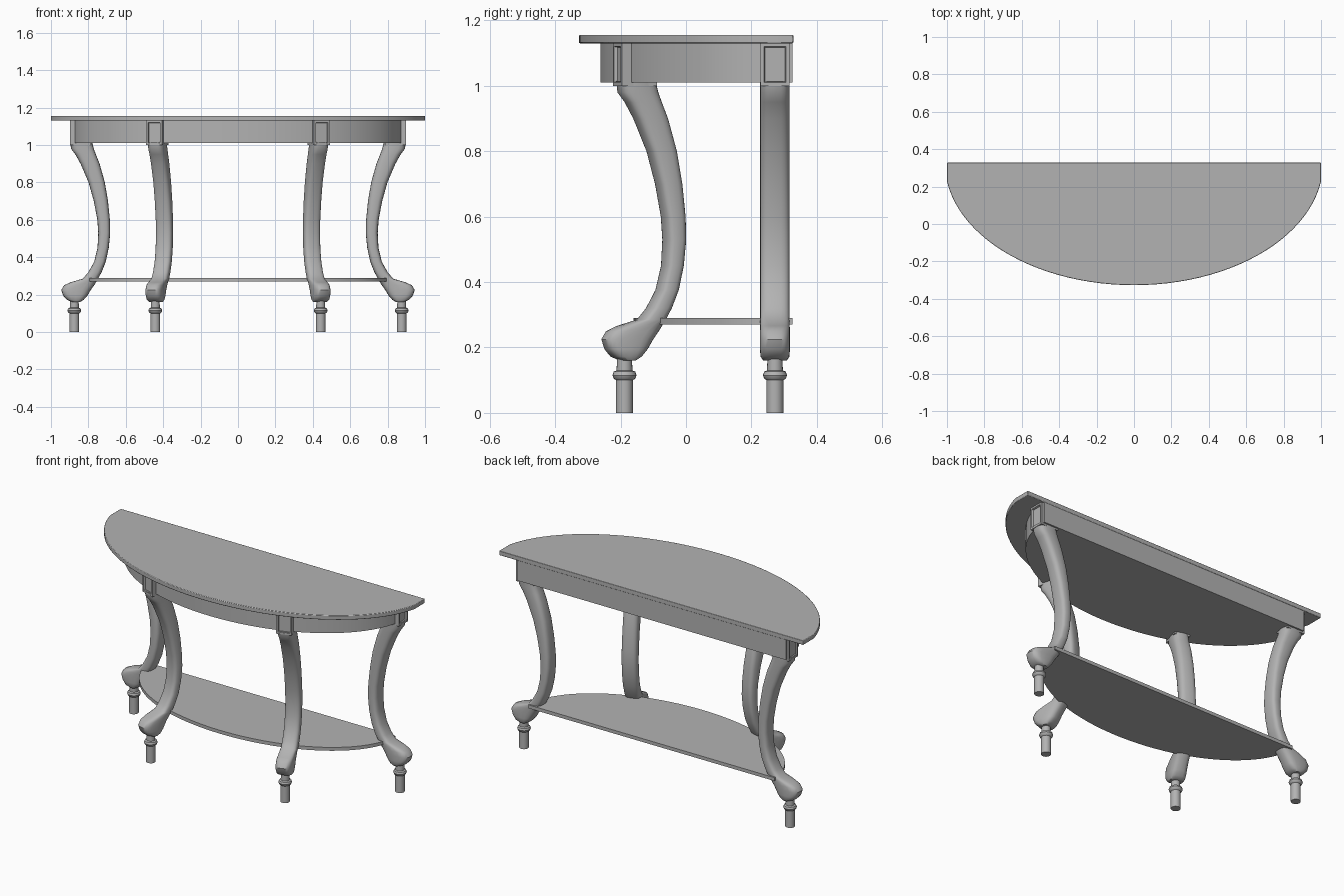
import bpy, bmesh, math
from mathutils import Matrix

if "Cube" in bpy.data.objects:
    bpy.data.objects.remove(bpy.data.objects["Cube"])

grey = bpy.data.materials.new("painted grey")
grey.diffuse_color = (0.45, 0.45, 0.45, 1)
grey.use_nodes = True
grey.node_tree.nodes["Principled BSDF"].inputs["Base Color"].default_value = grey.diffuse_color


def finish(bm, name, matrix=None):
    bmesh.ops.recalc_face_normals(bm, faces=bm.faces)
    me = bpy.data.meshes.new(name)
    bm.to_mesh(me)
    bm.free()
    me.materials.append(grey)
    ob = bpy.data.objects.new(name, me)
    bpy.context.collection.objects.link(ob)
    if matrix:
        ob.matrix_world = matrix
    bpy.ops.object.select_all(action='DESELECT')
    ob.select_set(True)
    bpy.context.view_layer.objects.active = ob
    bpy.ops.object.shade_smooth_by_angle(angle=math.radians(40))
    return ob


def loft(bm, rings):
    """Skin a list of equal-length point rings and cap both ends."""
    rows = [[bm.verts.new(p) for p in ring] for ring in rings]
    n = len(rows[0])
    for a, b in zip(rows, rows[1:]):
        for i in range(n):
            j = (i + 1) % n
            bm.faces.new((a[i], a[j], b[j], b[i]))
    bm.faces.new(rows[0][::-1])
    bm.faces.new(rows[-1])


def half_oval(name, a, b, back, z0, z1, clip=None, steps=48):
    """Half-ellipse slab with a straight back edge; ends optionally cut off."""
    t0 = math.acos(clip / a) if clip else 0
    pts = [(clip, back)] if clip else []
    for i in range(steps + 1):
        t = t0 + (math.pi - 2 * t0) * i / steps
        pts.append((a * math.cos(t), back - b * math.sin(t)))
    if clip:
        pts.append((-clip, back))
    bm = bmesh.new()
    loft(bm, [[(x, y, z) for x, y in pts] for z in (z0, z1)])
    return finish(bm, name)


# Table top, apron and lower shelf
top = half_oval("table_top", 1.012, 0.655, 0.328, 1.13, 1.156, clip=1.0)
bev = top.modifiers.new("soft edge", 'BEVEL')
bev.width, bev.segments = 0.003, 2
half_oval("apron", 0.885, 0.588, 0.326, 1.01, 1.131)
half_oval("lower_shelf", 0.81, 0.485, 0.325, 0.27, 0.29)

# Leg sections: height, outer edge, inner edge, half width
SECTIONS = [
    (0.160, 0.010, -0.030, 0.036), (0.172, 0.040, -0.050, 0.044),
    (0.195, 0.060, -0.070, 0.046), (0.225, 0.070, -0.088, 0.046),
    (0.250, 0.055, -0.106, 0.046), (0.266, 0.020, -0.116, 0.045),
    (0.285, -0.045, -0.127, 0.045), (0.320, -0.075, -0.146, 0.045),
    (0.376, -0.106, -0.168, 0.045), (0.450, -0.124, -0.184, 0.045),
    (0.530, -0.128, -0.192, 0.045), (0.600, -0.123, -0.190, 0.045),
    (0.700, -0.104, -0.180, 0.045), (0.800, -0.076, -0.163, 0.045),
    (0.900, -0.033, -0.135, 0.045), (0.950, -0.005, -0.115, 0.045),
    (0.980, 0.018, -0.104, 0.045), (1.015, 0.022, -0.095, 0.045),
]
# Foot profile: radius, height
FOOT = [(0.026, 0.0), (0.026, 0.10), (0.033, 0.105), (0.037, 0.115),
        (0.033, 0.126), (0.024, 0.13), (0.023, 0.18)]


def oval(n, power):
    for i in range(n):
        t = 2 * math.pi * i / n
        c, s = math.cos(t), math.sin(t)
        yield (math.copysign(abs(c) ** power, c), math.copysign(abs(s) ** power, s))


def leg(label, x, y, angle):
    m = Matrix.Translation((x, y, 0)) @ Matrix.Rotation(math.radians(angle), 4, 'Z')
    # Curved cabriole leg with a rounded-square section
    bm = bmesh.new()
    loft(bm, [[((o + i) / 2 + (o - i) / 2 * u, w * v, z) for u, v in oval(24, 0.65)]
              for z, o, i, w in SECTIONS])
    finish(bm, label + "_leg", m)
    # Square block at the top with a recessed outer panel
    bm = bmesh.new()
    loft(bm, [[(-0.09, -0.044, z), (0.023, -0.044, z), (0.023, 0.044, z), (-0.09, 0.044, z)]
              for z in (1.0, 1.131)])
    bmesh.ops.recalc_face_normals(bm, faces=bm.faces)
    face = max(bm.faces, key=lambda f: f.calc_center_median().x)
    bmesh.ops.inset_individual(bm, faces=[face], thickness=0.015)
    bmesh.ops.inset_individual(bm, faces=[face], thickness=0.004, depth=-0.010)
    finish(bm, label + "_leg_block", m)
    # Turned foot with a collar
    bm = bmesh.new()
    loft(bm, [[(r * u, r * v, z) for u, v in oval(20, 1)] for r, z in FOOT])
    finish(bm, label + "_foot", m)


for side, s in (("right", 1), ("left", -1)):
    leg("rear_" + side, s * 0.875, 0.272, 0 if s > 0 else 180)
    leg("front_" + side, s * 0.442, -0.188, -90 + s * 18)
